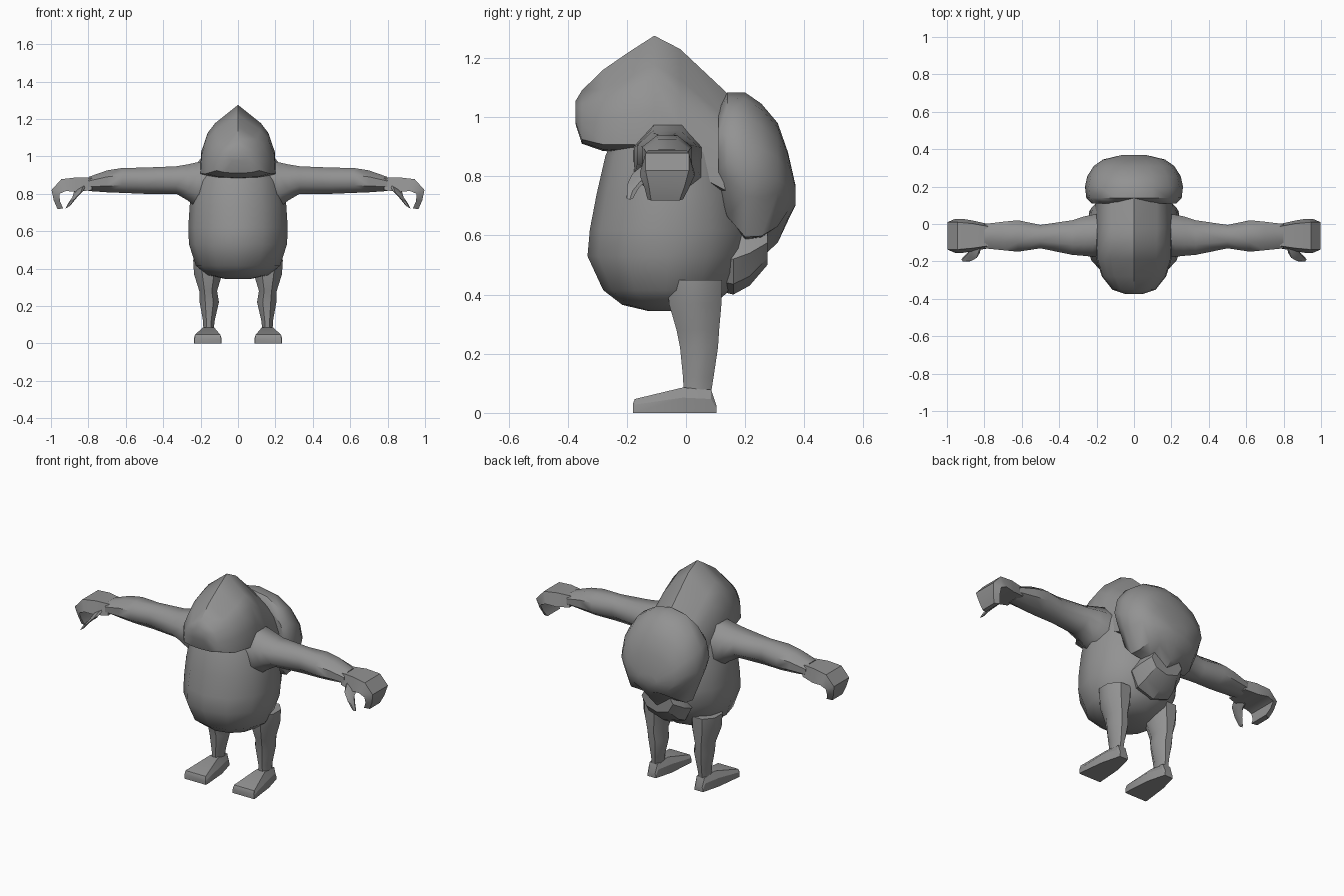
import bpy, bmesh, math

if "Cube" in bpy.data.objects:
    bpy.data.objects.remove(bpy.data.objects["Cube"])

grey = bpy.data.materials.new("warm_grey")
grey.diffuse_color = (0.29, 0.29, 0.29, 1)
grey.use_nodes = True
grey.node_tree.nodes["Principled BSDF"].inputs["Base Color"].default_value = grey.diffuse_color


def loft(name, rings, angle=48, side=1):
    """Skin a closed tube over equal-sized rings and cap both ends."""
    bm = bmesh.new()
    vs = [[bm.verts.new((side * x, y, z)) for x, y, z in r] for r in rings]
    n = len(vs[0])
    for a, b in zip(vs, vs[1:]):
        for i in range(n):
            j = (i + 1) % n
            bm.faces.new((a[i], a[j], b[j], b[i]))
    bm.faces.new(vs[0])
    bm.faces.new(vs[-1])
    bmesh.ops.recalc_face_normals(bm, faces=bm.faces)
    me = bpy.data.meshes.new(name)
    bm.to_mesh(me)
    bm.free()
    me.materials.append(grey)
    ob = bpy.data.objects.new(name, me)
    bpy.context.collection.objects.link(ob)
    bpy.ops.object.select_all(action='DESELECT')
    ob.select_set(True)
    bpy.context.view_layer.objects.active = ob
    bpy.ops.object.shade_smooth_by_angle(angle=math.radians(angle))
    return ob


def oval(n, phase=0.0):
    return [(math.cos(2 * math.pi * (i + phase) / n),
             math.sin(2 * math.pi * (i + phase) / n)) for i in range(n)]


def ring_z(z, x0, x1, y0, y1, n=8, phase=0.5):
    k = 1 / math.cos(math.pi / n) if phase else 1
    return [((x0 + x1) / 2 + k * c * (x1 - x0) / 2,
             (y0 + y1) / 2 + k * s * (y1 - y0) / 2, z) for c, s in oval(n, phase)]


def ring_x(x, y0, y1, z0, z1, n=8):
    k = 1 / math.cos(math.pi / n)
    return [(x, (y0 + y1) / 2 + k * c * (y1 - y0) / 2,
             (z0 + z1) / 2 + k * s * (z1 - z0) / 2) for c, s in oval(n, 0.5)]


def ring_y(y, z0, z1, hw, n=12):
    return [(c * hw, y, (z0 + z1) / 2 + s * (z1 - z0) / 2) for c, s in oval(n)]


# Pear-shaped torso: height, half width, front, back
torso = [(.345, .07, -.13, .01), (.365, .16, -.215, .09), (.415, .225, -.28, .15),
         (.53, .262, -.333, .21), (.62, .266, -.325, .22), (.74, .258, -.302, .20),
         (.87, .235, -.272, .17), (.97, .20, -.22, .14)]
loft("torso", [ring_z(z, -w, w, a, b, 12, 0) for z, w, a, b in torso])

# Hooded head with a pointed ridge: depth, top, bottom, half width
arch = [(0, 1), (.6, .76), (.8, .63), (.97, .38), (1, .08), (.6, .02), (0, 0)]
arch += [(-x, t) for x, t in arch[-2:0:-1]]
head = [(-.373, 1.055, .975, .05), (-.352, 1.09, .91, .115), (-.28, 1.16, .885, .172),
        (-.19, 1.222, .88, .20), (-.107, 1.275, .87, .203), (-.02, 1.23, .80, .205),
        (.14, 1.08, .72, .205)]
loft("head", [[(x * w, y, b + t * (a - b)) for x, t in arch] for y, a, b, w in head])

# Domed back shell with a jagged lower rim: depth, bottom, top, half width
shell = [(.11, .72, 1.04, .225), (.14, .62, 1.083, .255), (.20, .54, 1.083, .262),
         (.255, .55, 1.045, .25), (.31, .60, .98, .215), (.345, .65, .88, .165),
         (.37, .70, .77, .06)]
shell_rings = []
for k, (y, z0, z1, w) in enumerate(shell):
    r = ring_y(y, z0, z1, w, 16)
    jag = .025 if 1 <= k <= 4 else 0
    shell_rings.append([(x, yy, z - jag * (-1) ** i if 9 <= i <= 15 else z)
                        for i, (x, yy, z) in enumerate(r)])
loft("back_shell", shell_rings)

# Faceted pouch under the shell
pouch = [(.08, .42, .64, .12), (.16, .40, .64, .15), (.215, .43, .65, .14),
         (.275, .50, .65, .105)]
loft("pouch", [ring_y(y, a, b, w, 8) for y, a, b, w in pouch], 25)

for label, s in (("right", 1), ("left", -1)):
    # Arm: x, front, back, bottom, top
    arm = [(.14, -.18, .06, .70, .985), (.22, -.175, .05, .725, .968),
           (.27, -.17, .04, .765, .957), (.33, -.165, .02, .80, .947),
           (.50, -.13, -.005, .80, .94), (.62, -.148, .02, .805, .938),
           (.70, -.14, .012, .808, .925), (.80, -.13, .0, .815, .89)]
    loft(label + "_arm", [ring_x(*a) for a in arm], 48, s)

    # Curled mitten hand: palm, knuckles, then fingertips folded inwards
    hand = [((.78, .82), (.78, .885), -.13, 0), ((.86, .81), (.86, .888), -.145, .018),
            ((.92, .815), (.945, .878), -.155, .028), ((.955, .80), (.997, .82), -.155, .028),
            ((.952, .76), (.985, .765), -.14, .01), ((.935, .722), (.965, .718), -.13, -.01)]
    rings = []
    for (xa, za), (xb, zb), y0, y1 in hand:
        c = (y1 - y0) * .2
        rings.append([(xa, y0, za), (xb, y0 + c / 2, zb),
                      (xb, y1 - c / 2, zb), (xa, y1, za)])
    loft(label + "_hand", rings, 40, s)

    # Thumb hooking forward and down
    thumb = [(.845, -.115, .83, .032), (.855, -.155, .80, .03),
             (.885, -.18, .765, .022), (.91, -.19, .728, .012)]
    loft(label + "_thumb", [[(x + c * r, y + d * r, z - c * r * .6) for c, d in oval(6)]
                            for x, y, z, r in thumb], 40, s)

    # Leg: height, inner, outer, front, back
    leg = [(.07, .13, .185, -.008, .085), (.12, .125, .187, -.01, .093),
           (.22, .102, .205, -.02, .108), (.28, .112, .207, -.032, .112),
           (.37, .085, .235, -.058, .12), (.45, .08, .24, -.06, .122)]
    loft(label + "_leg", [ring_z(*a) for a in leg], 48, s)

    # Wedge foot, wide at the toes: depth, inner, outer, top inner, top outer, top height
    foot = [(-.18, .09, .233, .092, .231, .03), (-.173, .088, .235, .095, .23, .047),
            (-.01, .10, .215, .128, .186, .086), (.085, .125, .19, .132, .183, .078),
            (.103, .13, .185, .135, .18, .025)]
    loft(label + "_foot", [[(a, y, 0), (b, y, 0), (b, y, h * .6), (d, y, h),
                            (c, y, h), (a, y, h * .6)] for y, a, b, c, d, h in foot], 25, s)
